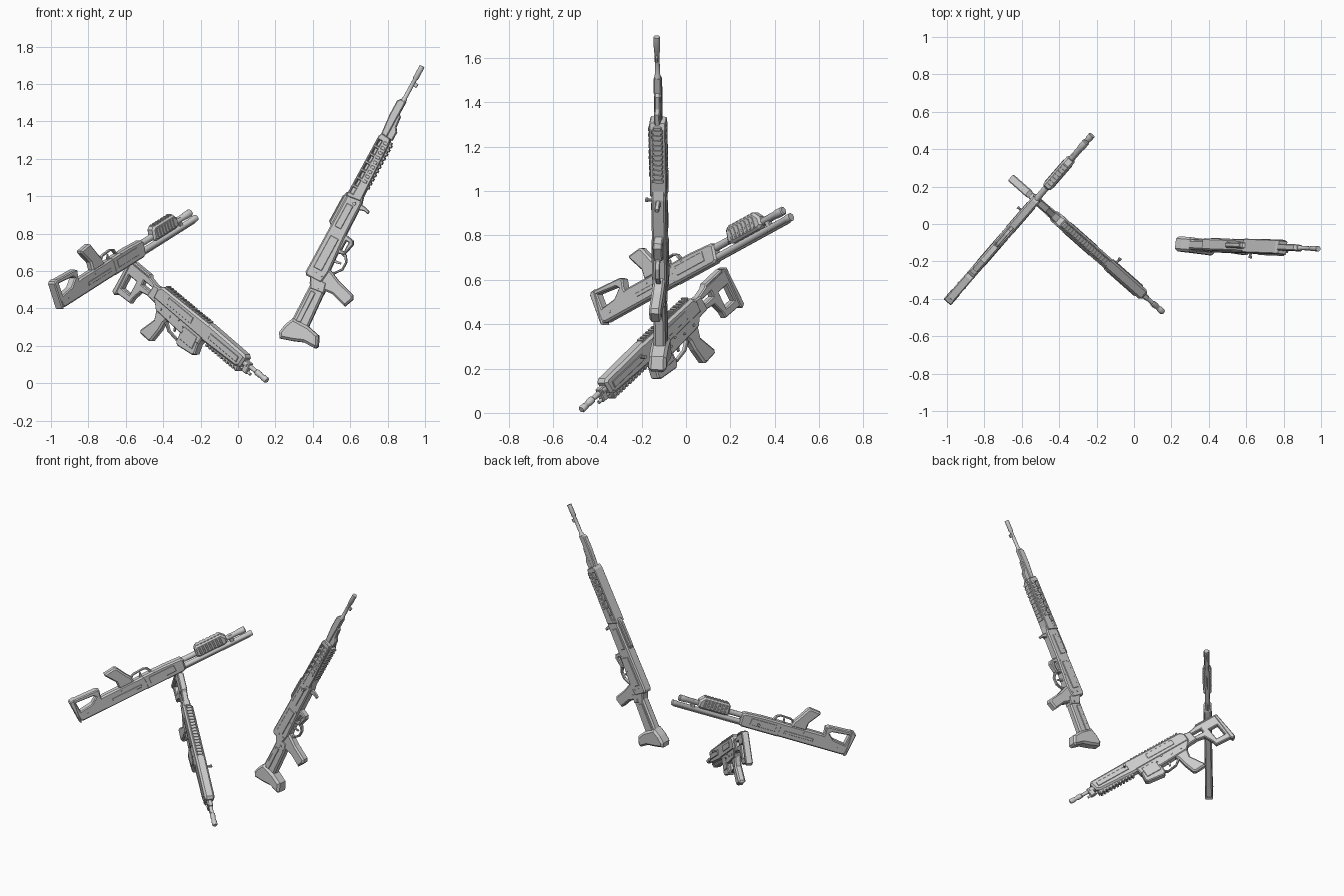
import bpy, bmesh, math
from mathutils import Matrix, Vector

if "Cube" in bpy.data.objects:
    bpy.data.objects.remove(bpy.data.objects["Cube"])

M, K = Matrix(), 1.0


def frame(origin, fwd, up, scale):
    """Set the local frame: x along the barrel, y up the profile, z sideways."""
    global M, K
    f = Vector(fwd).normalized()
    u = Vector(up)
    u = (u - f * u.dot(f)).normalized()
    s = f.cross(u)
    M = Matrix.Translation(origin) @ Matrix((f, u, s)).transposed().to_4x4()
    K = 1 / scale


def place(name, mesh):
    ob = bpy.data.objects.new(name, mesh)
    bpy.context.collection.objects.link(ob)
    ob.matrix_world = M
    return ob


def prof(name, outline, width, bevel=0.8, side=0, holes=()):
    """Side outline (with holes) given thickness and a chamfer."""
    cu = bpy.data.curves.new(name, 'CURVE')
    cu.dimensions, cu.fill_mode = '2D', 'BOTH'
    cu.extrude = (width / 2 - bevel) * K
    cu.bevel_depth, cu.bevel_resolution, cu.offset = bevel * K, 0, -bevel * K
    for pts in (outline, *holes):
        sp = cu.splines.new('POLY')
        sp.points.add(len(pts) - 1)
        for p, (x, y) in zip(sp.points, pts):
            p.co = (x * K, y * K, 0, 1)
        sp.use_cyclic_u, sp.use_smooth = True, False
    tmp = bpy.data.objects.new(name + "_outline", cu)
    bpy.context.collection.objects.link(tmp)
    dg = bpy.context.evaluated_depsgraph_get()
    me = bpy.data.meshes.new_from_object(tmp.evaluated_get(dg))
    bpy.data.objects.remove(tmp)
    me.transform(Matrix.Translation((0, 0, side * K)))
    return place(name, me)


def rect(x0, x1, y0, y1):
    return [(x0, y0), (x1, y0), (x1, y1), (x0, y1)]


def box(name, x0, x1, y0, y1, width, bevel=0.5, side=0):
    return prof(name, rect(x0, x1, y0, y1), width, bevel, side)


def tube(name, rings, y=0, z=0, n=14, across=False):
    """Lathe of (position, radius) rings along the barrel, or across it."""
    bm = bmesh.new()
    loops = []
    for t, r in rings:
        ring = []
        for i in range(n):
            a = 2 * math.pi * i / n
            c, s = r * math.cos(a), r * math.sin(a)
            ring.append(bm.verts.new(Vector((y + c, z + s, t) if across else (t, y + c, z + s)) * K))
        loops.append(ring)
    for a, b in zip(loops, loops[1:]):
        for i in range(n):
            bm.faces.new((a[i], a[(i + 1) % n], b[(i + 1) % n], b[i]))
    bm.faces.new(loops[0])
    bm.faces.new(loops[-1])
    bmesh.ops.recalc_face_normals(bm, faces=bm.faces)
    me = bpy.data.meshes.new(name)
    bm.to_mesh(me)
    bm.free()
    ob = place(name, me)
    bpy.ops.object.select_all(action='DESELECT')
    ob.select_set(True)
    bpy.context.view_layer.objects.active = ob
    bpy.ops.object.shade_smooth_by_angle(angle=math.radians(35))


def pins(name, spots, half, r=1.2):
    for x, y in spots:
        tube(name, [(-half, r), (half, r)], x, y, 10, True)


def ribs(name, x0, x1, count, y0, y1, width, fill=0.55):
    step = (x1 - x0) / count
    for i in range(count):
        box(name, x0 + i * step, x0 + (i + fill) * step, y0, y1, width, 0.2)


# ---------- long rifle standing on the right ----------
frame((0.985, -0.132, 1.695), (0.477, -0.018, 0.879), (-0.879, 0.12, 0.477), 187)
tube("rifle_barrel", [(0, 2.7), (-14, 2.7), (-15, 2.1), (-36, 2.1), (-37, 2.7), (-80, 2.7)])
tube("rifle_inner_barrel", [(-78, 2), (-150, 2)])
prof("rifle_front_sight", [(-17, 0), (-22, 0), (-22, -5), (-18, -5.5)], 2, 0.3)
prof("rifle_gas_block", [(-39, 3), (-42, 5.5), (-58, 5.5), (-80, 3.5), (-80, -3), (-39, -3)], 6.5, 1)
prof("rifle_lower_gas_arm", [(-52, -2), (-55, -5.5), (-66, -6.5), (-70, -9.5), (-80, -9.5), (-80, -2)], 5, 1)
prof("rifle_handguard", [(-78, 3), (-79, -7), (-84, -9), (-148, -11), (-150, 4.5), (-82, 4.5)], 14, 0.8,
     holes=[rect(-91 - 9 * i, -85 - 9 * i, -1, 2.2) for i in range(7)])
box("rifle_bottom_rail", -134, -82, -11, -8, 7)
ribs("rifle_rail_rib", -134, -82, 11, -12, -7, 9)
for s in (-1, 1):
    for i in range(9):
        box("rifle_side_rib", -130 + i * 5.4, -127 + i * 5.4, -7.5, -3.5, 1.6, 0.2, s * 7.2)
prof("rifle_receiver", [(-239, 2), (-236, 4), (-140, 4), (-136, 2), (-136, -9), (-150, -13), (-186, -14),
                        (-226, -17), (-239, -15)], 12, 1.5)
prof("rifle_top_cover", [(-144, 3), (-147, 6.5), (-150, 7), (-181, 7), (-185, 3)], 6, 1)
box("rifle_sight_rail", -181, -151, 7, 8, 3.5, 0.3)
for s in (-1, 1):
    box("rifle_side_panel", -228, -192, -10, -1, 1.4, 0.4, s * 6.2)
    box("rifle_port_panel", -182, -156, -7, 0, 1.2, 0.4, s * 6.2)
prof("rifle_front_lever", [(-150, -9), (-157, -11), (-155, -19), (-156, -23), (-153, -23.5), (-151, -18)], 4, 0.8)
tube("rifle_bolt_handle", [(4, 1.3), (9, 1.3), (9.5, 1.8), (11.5, 1.8)], -153, -7, 10, True)
prof("rifle_magazine_base", [(-184, -12), (-186, -23), (-190, -25), (-203, -22), (-205, -14)], 8, 1,
     holes=[rect(-200, -190, -20, -17)])
prof("rifle_trigger_guard", [(-200, -13), (-202, -24), (-208, -28), (-217, -28), (-225, -22), (-228, -15)], 4, 0.5,
     holes=[[(-203, -15), (-205, -23), (-209, -26), (-216, -26), (-223, -21), (-225, -16)]])
prof("rifle_trigger", [(-212, -15), (-211, -23), (-213, -23), (-215, -15)], 2, 0.3)
prof("rifle_grip", [(-222, -15), (-226, -24), (-229, -31), (-234, -49), (-238, -51), (-248, -47), (-243, -30),
                    (-244, -20), (-242, -13)], 10, 1.8)
prof("rifle_stock_joint", [(-236, -1), (-244, -5), (-249, -8), (-247, -23), (-236, -20)], 11, 1.2)
prof("rifle_stock_bar", [(-240, -6), (-288, -7), (-286, -25), (-240, -22)], 10, 1.8)
for s in (-1, 1):
    prof("rifle_stock_strip", [(-250, -10), (-284, -11), (-283, -16), (-250, -15)], 1.4, 0.4, s * 5.2)
prof("rifle_butt", [(-283, -7), (-293, -3), (-302, -1.5), (-307, -5), (-303, -18), (-299, -28), (-299, -41),
                    (-296, -43), (-286, -38), (-283, -25)], 15, 2.5)
pins("rifle_pin", [(-232, -5), (-232, -12), (-208, -12), (-190, -11), (-244, -15)], 6.5)

# ---------- upside-down shotgun on the left ----------
hd, pt = math.radians(49.1), math.radians(22.5)
frame((-0.225, 0.475, 0.882), (math.cos(hd) * math.cos(pt), math.sin(hd) * math.cos(pt), math.sin(pt)), (0, 0, 1), 229)
tube("shotgun_barrel", [(0, 3), (0, 4.2), (-6, 4.2), (-7, 3.7), (-125, 3.7)], 0.5)
tube("shotgun_magazine_tube", [(-7, 3.4), (-8, 4.6), (-18, 4.6), (-19, 4), (-125, 4)], 10.5)
box("shotgun_barrel_band", -34, -28, -3, 14, 6, 0.8)
box("shotgun_sight_rib", -112, -4, -4.5, -3, 2.5, 0.3)
prof("shotgun_fore_end", [(-87, 7), (-85, 20), (-82, 23), (-43, 23), (-37, 16), (-37, 7), (-42, 4.5), (-82, 4.5)], 12, 2.5)
for s in (-1, 1):
    for i in range(7):
        box("shotgun_grip_rib", -80 + i * 5.4, -77.3 + i * 5.4, 8, 19, 1.4, 0.4, s * 6)
ribs("shotgun_under_rib", -80, -42, 7, 21, 23.8, 8)
prof("shotgun_receiver", [(-108, -3), (-106, 13), (-110, 16), (-138, 17.5), (-170, 17.5), (-170, -5), (-112, -5)], 11.5, 2)
prof("shotgun_body", [(-166, -4.5), (-166, 17), (-232, 17), (-240, 15.5), (-275, 8), (-275, -4), (-272, -5)], 11, 2)
for s in (-1, 1):
    box("shotgun_side_panel", -162, -122, 2, 12, 1, 0.3, s * 5.7)
    box("shotgun_side_groove", -222, -176, 3, 7, 1, 0.3, s * 5.4)
tube("shotgun_bolt_handle", [(-5, 1.5), (-9, 1.5), (-9.5, 1.9), (-11, 1.9)], -134, 6, 10, True)
prof("shotgun_stock_frame", [(-279, 29), (-276, 32), (-238, 30.5), (-234, 28), (-236, 18), (-234, 8), (-276, -4)], 11, 1.3,
     holes=[[(-272, 26.5), (-245, 24), (-242, 21), (-252, 13), (-271, 10.5)]])
prof("shotgun_butt_pad", [(-276, -6), (-273, 32.5), (-279, 31.5), (-281, 29), (-279, -4)], 12, 1.2)
prof("shotgun_grip", [(-183, 15), (-185, 24), (-190, 32), (-198, 47), (-201, 49), (-218, 47), (-218, 44),
                      (-207, 27), (-207, 15)], 10, 2)
prof("shotgun_trigger_guard", [(-153, 15), (-157, 24), (-163, 27), (-180, 26), (-188, 22), (-188, 15)], 4.5, 0.5,
     holes=[[(-157, 17), (-160, 23), (-164, 25), (-180, 24), (-185, 20), (-184, 17)]])
prof("shotgun_trigger", [(-170, 16), (-169, 23), (-171, 23), (-174, 16)], 2, 0.3)
pins("shotgun_pin", [(-152, 15), (-168, 14), (-205, 11), (-262, 3)], 6)

# ---------- compact rifle leaning nose-down ----------
hd, pt = math.radians(-41.5), math.radians(-32)
frame((0.155, -0.472, 0.014), (math.cos(hd) * math.cos(pt), math.sin(hd) * math.cos(pt), math.sin(pt)), (0, 0, 1), 187)
tube("carbine_barrel", [(0, 2.4), (-1, 3.1), (-6, 3.1), (-7, 2.5), (-10, 2.5), (-11, 3.1), (-16, 3.1), (-17, 2.2),
                        (-28, 2.2), (-29, 3.4), (-90, 3.4)])
tube("carbine_gas_tube", [(-22, 1.5), (-60, 1.5)], -6.5)
box("carbine_front_clamp", -33, -26, -8.5, 3.5, 5.5, 0.8)
prof("carbine_handguard", [(-33, 6), (-36, 8.5), (-92, 9.5), (-94, -10), (-40, -8), (-35, -5)], 12, 2.2)
box("carbine_bottom_rail", -86, -36, -11, -7, 7)
ribs("carbine_rail_rib", -86, -36, 11, -12.5, -7, 8)
for s in (-1, 1):
    box("carbine_side_rail", -84, -40, -3, 3, 1.6, 0.4, s * 6.2)
    box("carbine_receiver_panel", -150, -112, -3, 4, 1.2, 0.3, s * 5.9)
    box("carbine_lower_panel", -118, -98, -24, -10, 1.2, 0.4, s * 5)
prof("carbine_upper_receiver", [(-88, 9), (-164, 8), (-169, 3), (-169, -8), (-88, -9)], 12, 2)
box("carbine_top_rail", -162, -92, 8, 9.5, 6, 0.4)
ribs("carbine_top_rib", -162, -92, 17, 9, 10.6, 6.5)
prof("carbine_lower_receiver", [(-92, -6), (-94, -16), (-122, -19), (-160, -17), (-168, -8), (-166, -5)], 10.5, 1.2)
prof("carbine_magazine", [(-95, -12), (-93, -27), (-96, -29.5), (-118, -32), (-121, -29), (-121, -14)], 9.5, 1.2)
prof("carbine_trigger_guard", [(-119, -16), (-120, -27), (-124, -30), (-138, -28), (-146, -22), (-148, -16)], 4, 0.5,
     holes=[[(-122, -18), (-122, -26), (-125, -28), (-137, -26), (-143, -21), (-144, -18)]])
prof("carbine_trigger", [(-131, -17), (-130, -24), (-132, -24), (-134, -17)], 2, 0.3)
prof("carbine_grip", [(-141, -15), (-145, -23), (-146, -32), (-150, -47), (-153, -49), (-167, -48), (-168, -45),
                      (-158, -27), (-161, -15)], 8.5, 1.8)
tube("carbine_charging_handle", [(-5, 1.3), (-10, 1.3), (-10.5, 1.8), (-12.5, 1.8)], -81, 2, 10, True)
# folding stock with open frame
prof("carbine_stock_hinge", [(-164, 5), (-176, 3), (-178, -11), (-164, -12)], 9, 1.2)
prof("carbine_stock_frame", [(-172, 3), (-186, 6), (-216, 6), (-218, -31), (-194, -30), (-193, -24), (-188, -13),
                             (-172, -10)], 7, 1,
     holes=[[(-198, -7), (-210, -7), (-211, -23), (-199, -23)], rect(-190, -177, -6, -1)])
prof("carbine_cheek_rest", [(-184, 5), (-187, 8), (-210, 8), (-213, 5)], 7.5, 1)
prof("carbine_butt_pad", [(-213, 7), (-217, 6), (-220, -32), (-216, -34), (-214, -31)], 8.5, 1)
pins("carbine_pin", [(-100, -4), (-120, -12), (-140, -12), (-154, -12), (-128, -8)], 6.2)
